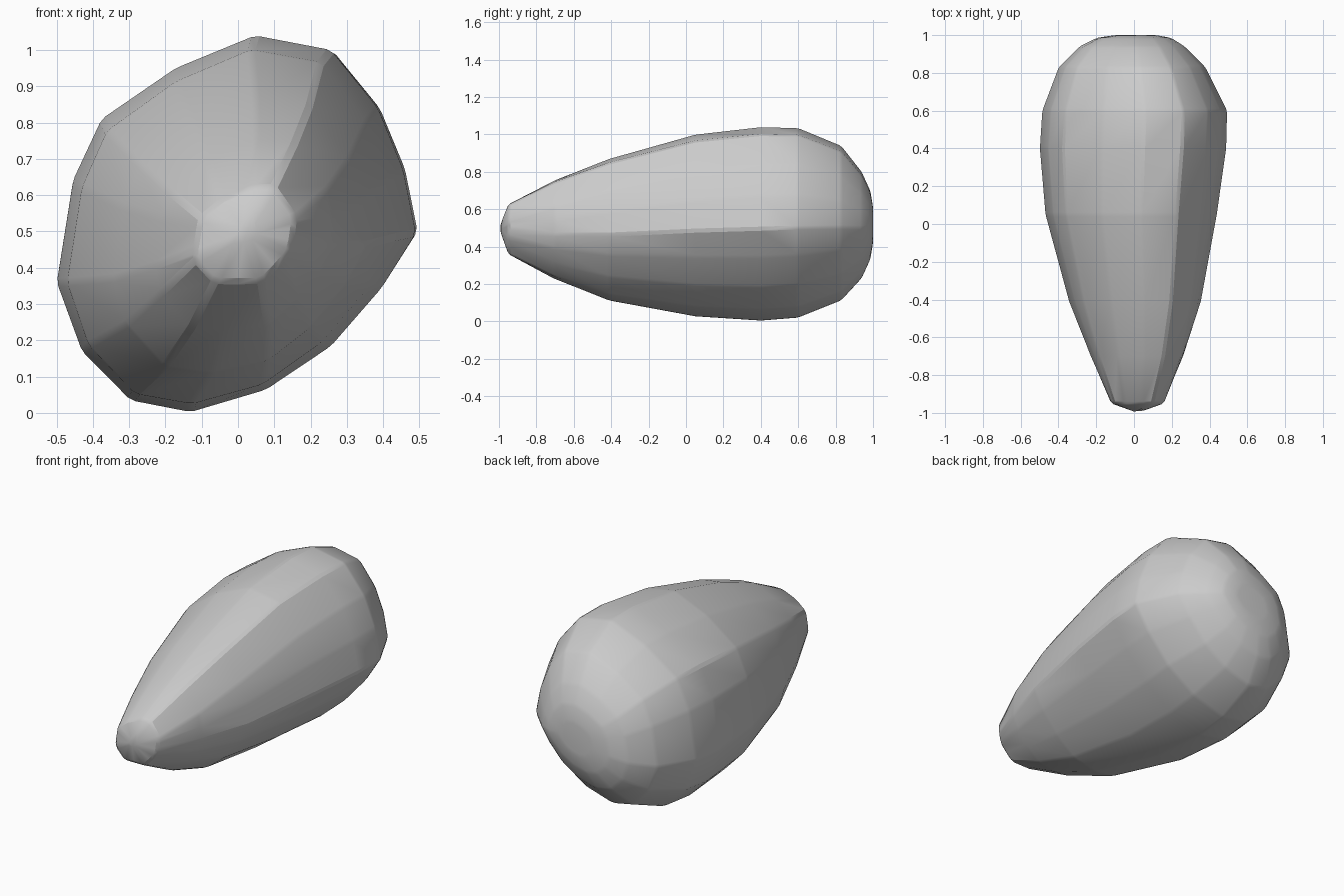
import bpy
import bmesh
import math

cube = bpy.data.objects.get("Cube")
if cube:
    bpy.data.objects.remove(cube, do_unlink=True)

# Cross-section of the widest part and of the narrow tip, point for point
belly = [(.05, 1.04), (.26, 1.0), (.39, .84), (.46, .67), (.495, .495),
         (.40, .345), (.26, .185), (.08, .065), (-.13, .003), (-.295, .035),
         (-.43, .17), (-.5, .36), (-.455, .64), (-.375, .81), (-.17, .95)]
tip = [(.04, .625), (.10, .625), (.16, .54), (.155, .51), (.15, .475),
       (.14, .44), (.105, .40), (.065, .36), (0, .36), (-.065, .36),
       (-.12, .42), (-.12, .45), (-.11, .51), (-.105, .54), (-.045, .59)]

# Rings along the length: y, left/right and bottom/top limits, share of tip shape
rings = [(-.95, -.12, .16, .36, .625, 1),
         (-.7, -.23, .26, .225, .755, .55),
         (-.41, -.345, .355, .11, .87, .25),
         (.05, -.47, .44, .025, 1.0, .08),
         (.4, -.5, .49, .002, 1.04, 0),
         (.6, -.487, .495, .018, 1.035, 0),
         (.83, -.40, .38, .11, .94, 0),
         (.94, -.29, .27, .23, .80, 0),
         (.985, -.2, .2, .33, .70, 0),
         (1.0, -.1, .12, .42, .61, 0)]


def unit(points):
    """Fit a cross-section into the unit square."""
    xs, zs = zip(*points)
    return [((x - min(xs)) / (max(xs) - min(xs)),
             (z - min(zs)) / (max(zs) - min(zs))) for x, z in points]


def section(share):
    """Blend from the belly shape to the tip shape."""
    return unit([(a + (c - a) * share, b + (d - b) * share)
                 for (a, b), (c, d) in zip(unit(belly), unit(tip))])


# Loft the rings and close both ends
bm = bmesh.new()
loops = []
for y, x0, x1, z0, z1, share in rings:
    loops.append([bm.verts.new((x0 + (x1 - x0) * u, y, z0 + (z1 - z0) * v))
                  for u, v in section(share)])
count = len(belly)
for first, second in zip(loops, loops[1:]):
    for i in range(count):
        j = (i + 1) % count
        bm.faces.new((first[i], first[j], second[j], second[i]))
nose = bm.verts.new((.02, -1, .5))
for i in range(count):
    bm.faces.new((nose, loops[0][(i + 1) % count], loops[0][i]))
bm.faces.new(loops[-1])
bmesh.ops.recalc_face_normals(bm, faces=bm.faces[:])

mesh = bpy.data.meshes.new("seed_body")
bm.to_mesh(mesh)
bm.free()
body = bpy.data.objects.new("seed_body", mesh)
bpy.context.collection.objects.link(body)

# Plain grey
grey = bpy.data.materials.new("plain_grey")
grey.use_nodes = True
colour = (.6, .6, .6, 1)
grey.diffuse_color = colour
grey.node_tree.nodes["Principled BSDF"].inputs["Base Color"].default_value = colour
mesh.materials.append(grey)

# Soft edges between nearly flat facets
bevel = body.modifiers.new("soft_edges", 'BEVEL')
bevel.width = .012
bevel.segments = 1
bevel.limit_method = 'ANGLE'
bevel.angle_limit = math.radians(8)
bpy.context.view_layer.objects.active = body
body.select_set(True)
bpy.ops.object.shade_smooth_by_angle(angle=math.radians(30))
